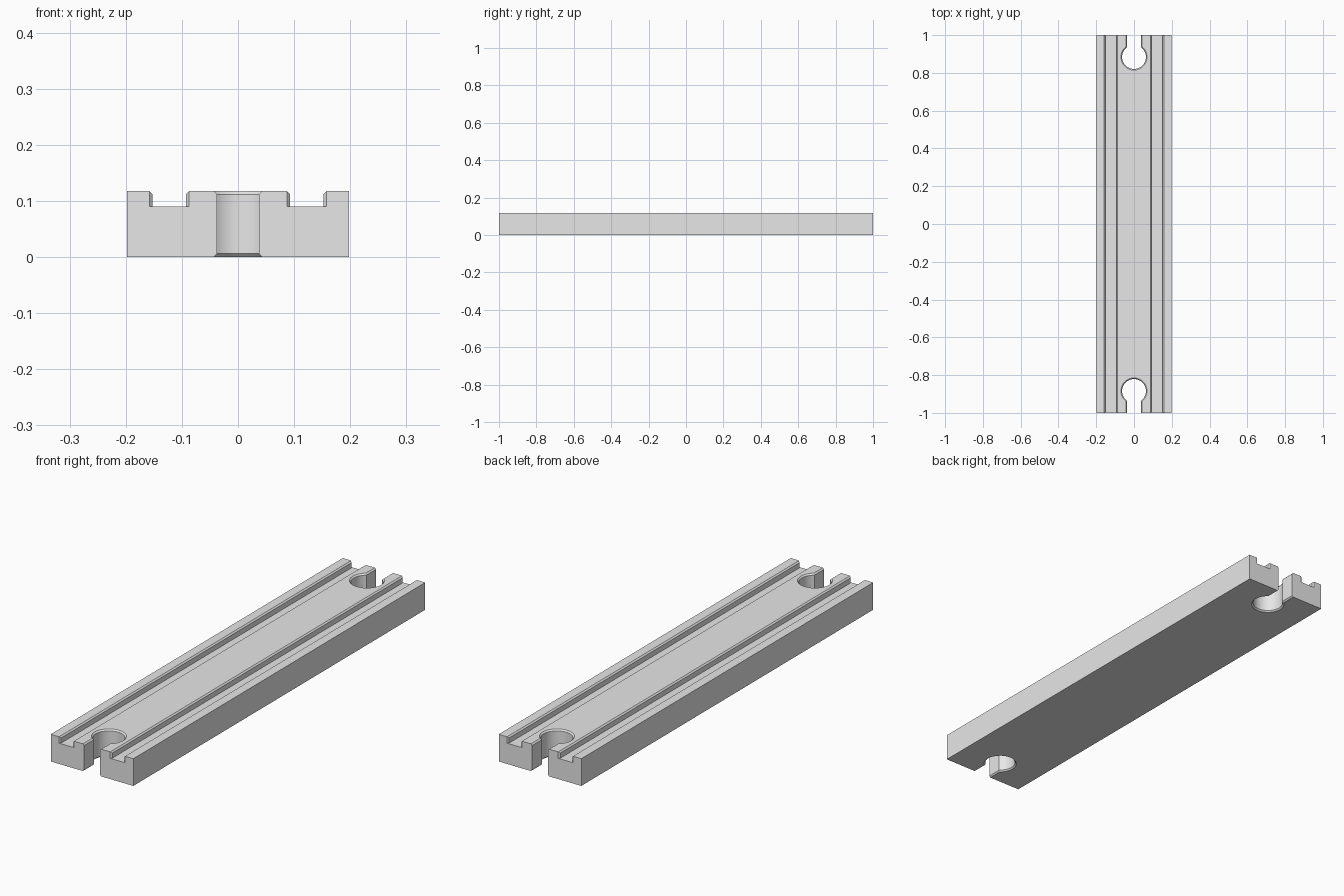
import bpy
import bmesh
import math

cube = bpy.data.objects.get("Cube")
if cube:
    bpy.data.objects.remove(cube, do_unlink=True)

WIDTH, LENGTH, HEIGHT = 0.396, 2.0, 0.118
CHAMFER = 0.006
OVER = 0.02                       # how far cutters reach past the surface
GROOVE_X, GROOVE_HALF, GROOVE_FLOOR = 0.1225, 0.0295, 0.09
HOLE_Y, HOLE_R, SLOT_HALF = 0.884, 0.063, 0.0375
END = LENGTH / 2

grey = bpy.data.materials.new("plain grey")
grey.use_nodes = True
colour = (0.8, 0.8, 0.8, 1)
grey.diffuse_color = colour
grey.node_tree.nodes["Principled BSDF"].inputs["Base Color"].default_value = colour


def loft(name, layers):
    """Closed solid through matching rings of points."""
    bm = bmesh.new()
    rings = [[bm.verts.new(p) for p in ring] for ring in layers]
    n = len(rings[0])
    for a, b in zip(rings, rings[1:]):
        for i in range(n):
            j = (i + 1) % n
            bm.faces.new((a[i], a[j], b[j], b[i]))
    bm.faces.new(rings[0])
    bm.faces.new(rings[-1])
    bmesh.ops.recalc_face_normals(bm, faces=bm.faces)
    mesh = bpy.data.meshes.new(name)
    bm.to_mesh(mesh)
    bm.free()
    mesh.materials.append(grey)
    obj = bpy.data.objects.new(name, mesh)
    bpy.context.collection.objects.link(obj)
    return obj


def cut(target, cutter):
    mod = target.modifiers.new("cut", 'BOOLEAN')
    mod.operation = 'DIFFERENCE'
    mod.solver = 'EXACT'
    mod.object = cutter
    bpy.context.view_layer.objects.active = target
    bpy.ops.object.modifier_apply(modifier=mod.name)
    bpy.data.objects.remove(cutter, do_unlink=True)


def keyhole(side, grow, z, steps=48):
    """Round hole opening into a straight slot at one end."""
    r, s = HOLE_R + grow, SLOT_HALF + grow
    gap = math.asin(s / r)
    pts = [(s, END + OVER)]
    for i in range(steps + 1):
        a = gap + (2 * math.pi - 2 * gap) * i / steps
        pts.append((r * math.sin(a), HOLE_Y + r * math.cos(a)))
    pts.append((-s, END + OVER))
    return [(x, side * y, z) for x, y in pts]


# Plank
w = WIDTH / 2
plank = loft("track_plank", [[(-w, -END, z), (w, -END, z), (w, END, z), (-w, END, z)]
                             for z in (0, HEIGHT)])

for side in (-1, 1):
    # Wheel groove, flared at both ends
    flare = GROOVE_HALF + CHAMFER + OVER
    half = [(flare, -END - OVER), (GROOVE_HALF, CHAMFER - END),
            (GROOVE_HALF, END - CHAMFER), (flare, END + OVER)]
    plan = half + [(-x, y) for x, y in reversed(half)]
    cut(plank, loft("groove_cutter", [[(side * GROOVE_X + x, y, z) for x, y in plan]
                                      for z in (GROOVE_FLOOR, HEIGHT + OVER)]))

    # Chamfer along the top edges of the groove
    low, high = GROOVE_HALF - CHAMFER, GROOVE_HALF + CHAMFER + OVER
    z_low, z_high = HEIGHT - 2 * CHAMFER, HEIGHT + OVER
    section = [(-low, z_low), (low, z_low), (high, z_high), (-high, z_high)]
    cut(plank, loft("chamfer_cutter", [[(side * GROOVE_X + x, y, z) for x, z in section]
                                       for y in (-END - OVER, END + OVER)]))

    # Connector keyhole, chamfered above and below
    grow = CHAMFER + 0.004
    cut(plank, loft("keyhole_cutter", [keyhole(side, grow, -0.004),
                                       keyhole(side, 0, CHAMFER),
                                       keyhole(side, 0, HEIGHT - CHAMFER),
                                       keyhole(side, grow, HEIGHT + 0.004)]))

bpy.ops.object.select_all(action='DESELECT')
plank.select_set(True)
bpy.context.view_layer.objects.active = plank
bpy.ops.object.shade_smooth_by_angle(angle=math.radians(30))
